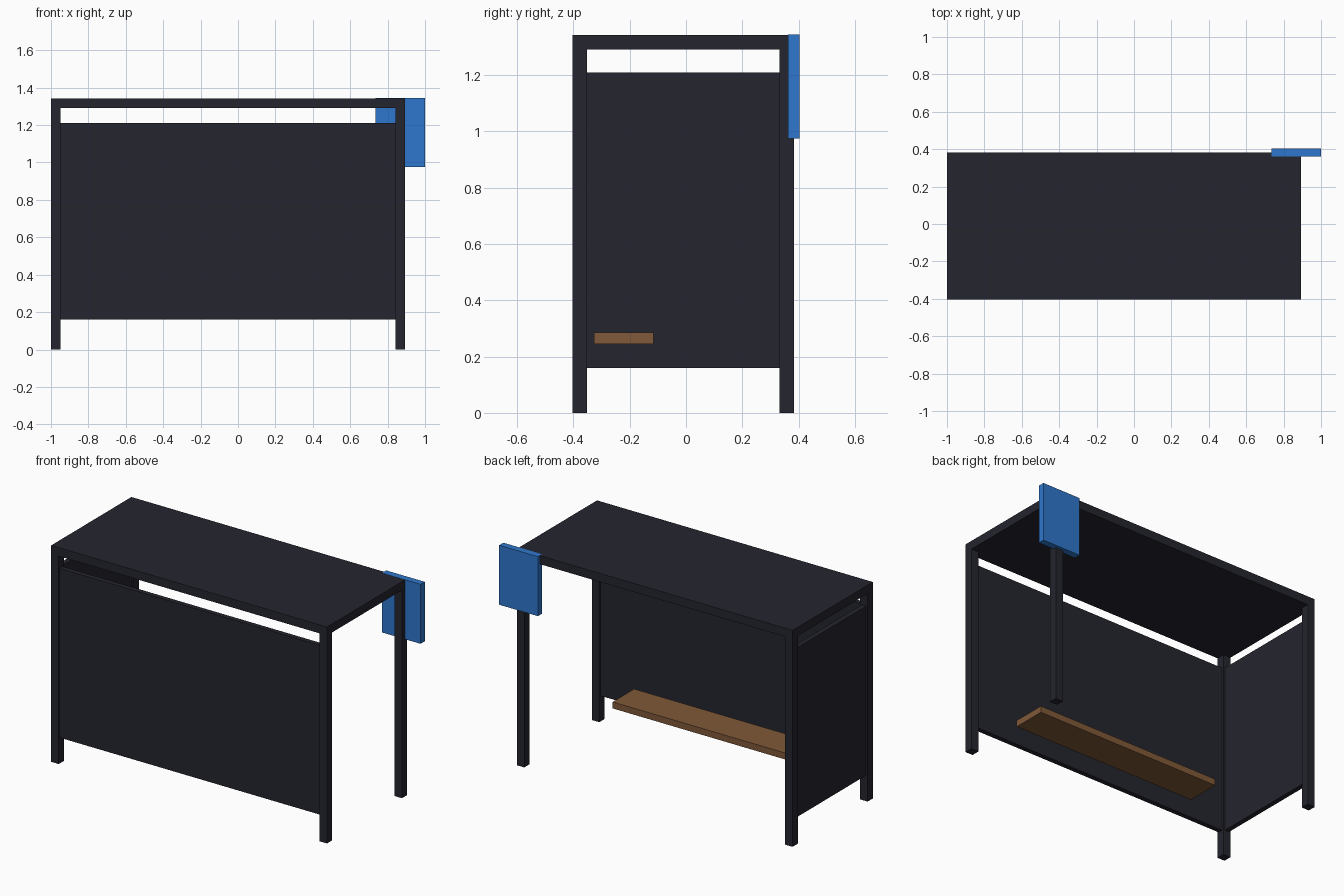
import bpy

if "Cube" in bpy.data.objects:
    bpy.data.objects.remove(bpy.data.objects["Cube"])


def material(name, rgb):
    m = bpy.data.materials.new(name)
    m.diffuse_color = (*rgb, 1)
    m.use_nodes = True
    m.node_tree.nodes["Principled BSDF"].inputs["Base Color"].default_value = m.diffuse_color
    return m


dark = material("dark_metal", (0.018, 0.018, 0.028))
blue = material("sign_blue", (0.028, 0.185, 0.61))
brown = material("bench_wood", (0.215, 0.098, 0.04))


def box(name, x, y, z, mat):
    """Box spanning the given (min, max) ranges."""
    bpy.ops.mesh.primitive_cube_add(size=1)
    ob = bpy.context.object
    ob.name = name
    ob.location = [(a + b) / 2 for a, b in (x, y, z)]
    ob.scale = [b - a for a, b in (x, y, z)]
    bpy.ops.object.transform_apply(location=True, rotation=False, scale=True)
    ob.data.materials.append(mat)
    return ob


# Overall shelter extents
X0, X1 = -1.0, 0.893
Y0, Y1 = -0.403, 0.383
POST, ROOF_Z, TOP = 0.051, 1.29, 1.343
PANEL_Z = (0.16, 1.21)
INSET, THICK = 0.01, 0.03

# Flat roof slab
box("roof", (X0, X1), (Y0, Y1), (ROOF_Z, TOP), dark)

# Four corner posts
for side, x in (("left", X0), ("right", X1 - POST)):
    for end, y in (("front", Y0), ("back", Y1 - POST)):
        box(f"post_{end}_{side}", (x, x + POST), (y, y + POST), (0, ROOF_Z), dark)

# Wall panels set between the posts
box("front_panel", (X0 + POST, X1 - POST),
    (Y0 + INSET, Y0 + INSET + THICK), PANEL_Z, dark)
box("left_panel", (X0 + INSET, X0 + INSET + THICK),
    (Y0 + POST, Y1 - POST), PANEL_Z, dark)

# Bench board
box("bench", (-0.69, 0.584), (-0.326, -0.115), (0.245, 0.285), brown)

# Sign on the back right post
box("sign", (0.735, 1.0), (0.362, 0.403), (0.975, TOP + 0.001), blue)
